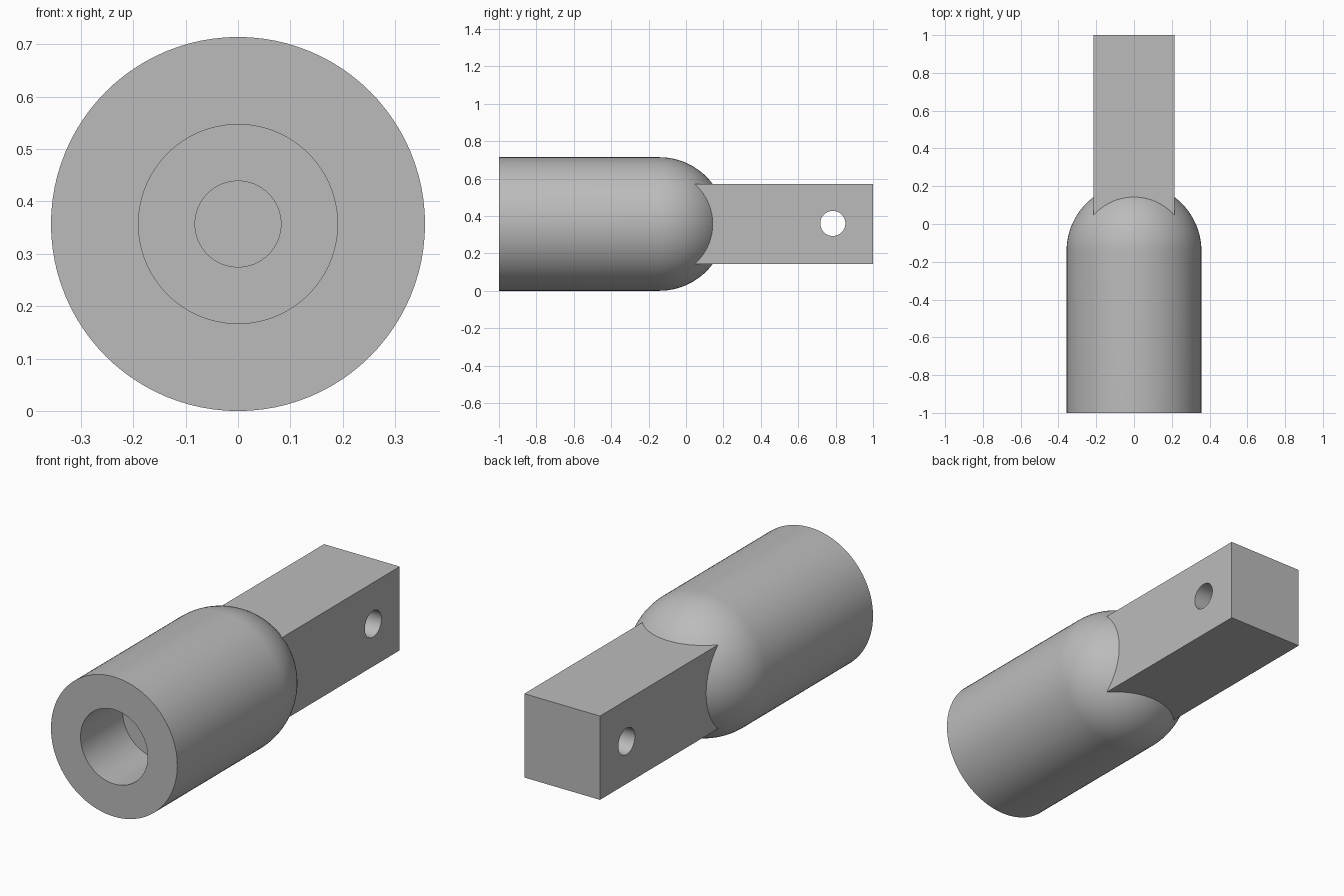
import bpy, bmesh, math
from mathutils import Matrix, Vector

if "Cube" in bpy.data.objects:
    bpy.data.objects.remove(bpy.data.objects["Cube"])

R = 0.357          # body radius, also height of the axis
DOME_Y = -0.143    # centre of the rounded end
HALF = 0.214       # half width of the square tang

grey = bpy.data.materials.new("light grey")
grey.diffuse_color = (0.5, 0.5, 0.5, 1)
grey.use_nodes = True
grey.node_tree.nodes["Principled BSDF"].inputs["Base Color"].default_value = grey.diffuse_color


def add_object(name, bm):
    bmesh.ops.recalc_face_normals(bm, faces=bm.faces)
    mesh = bpy.data.meshes.new(name)
    bm.to_mesh(mesh)
    bm.free()
    mesh.materials.append(grey)
    obj = bpy.data.objects.new(name, mesh)
    bpy.context.collection.objects.link(obj)
    return obj


def lathe(name, profile, sides=96):
    """Spin (radius, y) points around the body axis."""
    bm = bmesh.new()
    verts = [bm.verts.new((r, y, R)) for r, y in profile]
    edges = [bm.edges.new(p) for p in zip(verts, verts[1:])]
    bmesh.ops.spin(bm, geom=verts + edges, cent=(0, 0, R), axis=(0, 1, 0),
                   angle=2 * math.pi, steps=sides, use_merge=True)
    bmesh.ops.remove_doubles(bm, verts=bm.verts, dist=1e-5)
    return add_object(name, bm)


def boolean(obj, other, operation):
    mod = obj.modifiers.new(operation.lower(), 'BOOLEAN')
    mod.object, mod.operation, mod.solver = other, operation, 'EXACT'
    bpy.context.view_layer.objects.active = obj
    bpy.ops.object.modifier_apply(modifier=mod.name)
    bpy.data.objects.remove(other)


# Round body: stepped blind bore, flat front rim, straight wall, domed end
profile = [(0, 0.0), (0.082, 0.0), (0.082, -0.66), (0.19, -0.66),
           (0.19, -1), (R, -1)]
for i in range(25):
    a = math.pi / 2 * i / 24
    profile.append((R * math.cos(a) if i < 24 else 0, DOME_Y + R * math.sin(a)))
body = lathe("socket_body", profile)

# Square tang running out of the dome
bm = bmesh.new()
y0, y1 = 0.03, 1.0
bmesh.ops.create_cube(bm, size=1, matrix=Matrix.Translation((0, (y0 + y1) / 2, R))
                      @ Matrix.Diagonal((2 * HALF, y1 - y0, 2 * HALF, 1)))
tang = add_object("square_tang", bm)

# Cross pin hole
bm = bmesh.new()
bmesh.ops.create_cone(bm, cap_ends=True, segments=64, radius1=0.067, radius2=0.067,
                      depth=1, matrix=Matrix.Translation((0, 0.785, R + 0.003))
                      @ Matrix.Rotation(math.pi / 2, 4, 'Y'))
pin = add_object("pin_hole_cutter", bm)
pin.hide_render = True

boolean(tang, pin, 'DIFFERENCE')
boolean(body, tang, 'UNION')

bpy.ops.object.select_all(action='DESELECT')
body.select_set(True)
bpy.context.view_layer.objects.active = body
bpy.ops.object.shade_smooth_by_angle(angle=math.radians(30))
